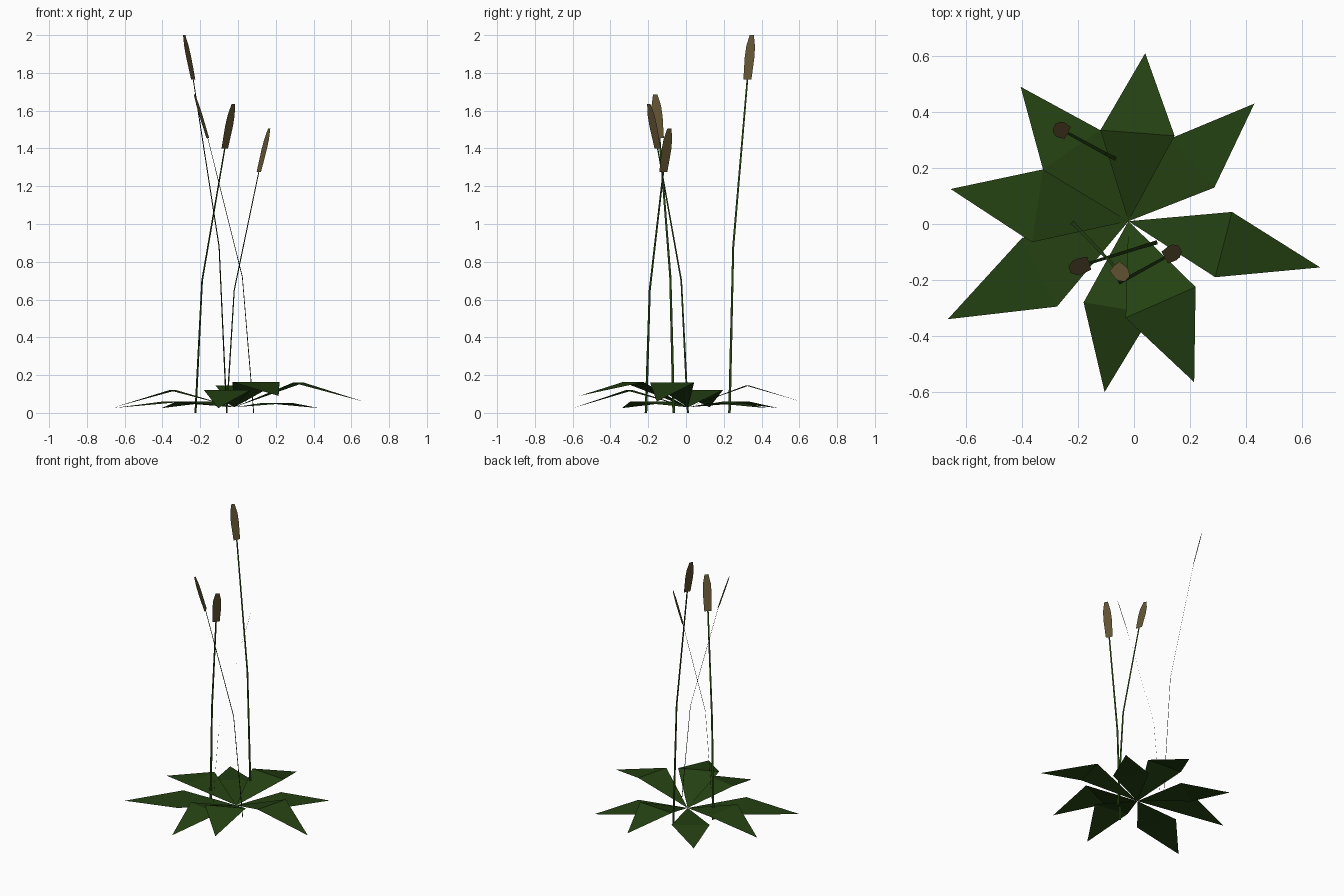
import bpy
import bmesh
from mathutils import Vector

cube = bpy.data.objects.get("Cube")
if cube:
    bpy.data.objects.remove(cube, do_unlink=True)


def make_material(name, rgb):
    mat = bpy.data.materials.new(name)
    mat.use_nodes = True
    mat.diffuse_color = (*rgb, 1)
    shader = mat.node_tree.nodes["Principled BSDF"]
    shader.inputs["Base Color"].default_value = (*rgb, 1)
    shader.inputs["Roughness"].default_value = 0.9
    return mat


green = make_material("leaf green", (0.018, 0.053, 0.006))
brown = make_material("seed head brown", (0.125, 0.090, 0.034))


def finish(name, bm, mat):
    mesh = bpy.data.meshes.new(name)
    bm.to_mesh(mesh)
    bm.free()
    mesh.materials.append(mat)
    obj = bpy.data.objects.new(name, mesh)
    bpy.context.collection.objects.link(obj)
    return obj


def leaf(name, tip, mid_a, mid_b, mid_z, tip_z):
    """Flat kite from the plant's centre, folded across its widest line."""
    bm = bmesh.new()
    root = bm.verts.new((-0.02, 0.01, 0.03))
    a = bm.verts.new((*mid_a, mid_z))
    b = bm.verts.new((*mid_b, mid_z))
    end = bm.verts.new((*tip, tip_z))
    bm.faces.new((root, a, b))
    bm.faces.new((a, end, b))
    for f in bm.faces:
        f.normal_update()
        if f.normal.z < 0:
            f.normal_flip()
    finish(name, bm, green)


def ribbon(name, points, widths, side, mat):
    """Flat strip along the points, widened along the side direction."""
    bm = bmesh.new()
    rows = [[bm.verts.new(p + side * w * s) for s in (-0.5, 0.5)]
            for p, w in zip(points, widths)]
    for (a, b), (c, d) in zip(rows, rows[1:]):
        bm.faces.new((a, b, d, c))
    finish(name, bm, mat)


def cattail(name, *path):
    """Bent stem with a tapered flat seed head, leaning square to its width."""
    base, bend, neck, top = (Vector(p) for p in path)
    lean = top - base
    side = Vector((-lean.y, lean.x, 0)).normalized()
    ribbon(name + "_stem", (base, bend, neck), (0.015, 0.012, 0.010), side, green)
    head = [neck.lerp(top, t) for t in (0, 0.5, 0.75, 1)]
    ribbon(name + "_seed_head", head, (0.048, 0.058, 0.052, 0.025), side, brown)


# Ring of leaves: tip, two wide corners, fold height, tip height
leaf("back_leaf", (0.04, 0.61), (0.145, 0.315), (-0.12, 0.335), 0.145, 0.06)
leaf("back_left_leaf", (0.43, 0.43), (0.287, 0.13), (0.13, 0.305), 0.053, 0.025)
leaf("left_leaf", (0.665, -0.155), (0.29, -0.19), (0.35, 0.043), 0.16, 0.06)
leaf("front_left_leaf", (0.215, -0.565), (-0.03, -0.335), (0.22, -0.225), 0.163, 0.09)
leaf("front_leaf", (-0.105, -0.60), (-0.18, -0.28), (0.065, -0.32), 0.12, 0.025)
leaf("front_right_leaf", (-0.665, -0.34), (-0.40, -0.05), (-0.275, -0.295), 0.06, 0.025)
leaf("right_leaf", (-0.655, 0.125), (-0.325, 0.195), (-0.365, -0.065), 0.12, 0.03)
leaf("back_right_leaf", (-0.405, 0.49), (-0.12, 0.335), (-0.325, 0.195), 0.06, 0.025)

# Cattails: base, bend, neck and top of each
cattail("back_cattail", (-0.06, 0.23, 0), (-0.10, 0.25, 0.88),
        (-0.237, 0.325, 1.765), (-0.285, 0.348, 2.0))
cattail("right_cattail", (-0.225, 0.01, 0), (-0.19, -0.025, 0.70),
        (-0.07, -0.15, 1.40), (-0.025, -0.197, 1.635))
cattail("left_cattail", (-0.06, -0.212, 0), (-0.02, -0.192, 0.65),
        (0.11, -0.12, 1.275), (0.165, -0.088, 1.505))
cattail("crossing_cattail", (0.083, -0.065, 0), (0.023, -0.083, 0.72),
        (-0.16, -0.14, 1.455), (-0.23, -0.163, 1.685))
